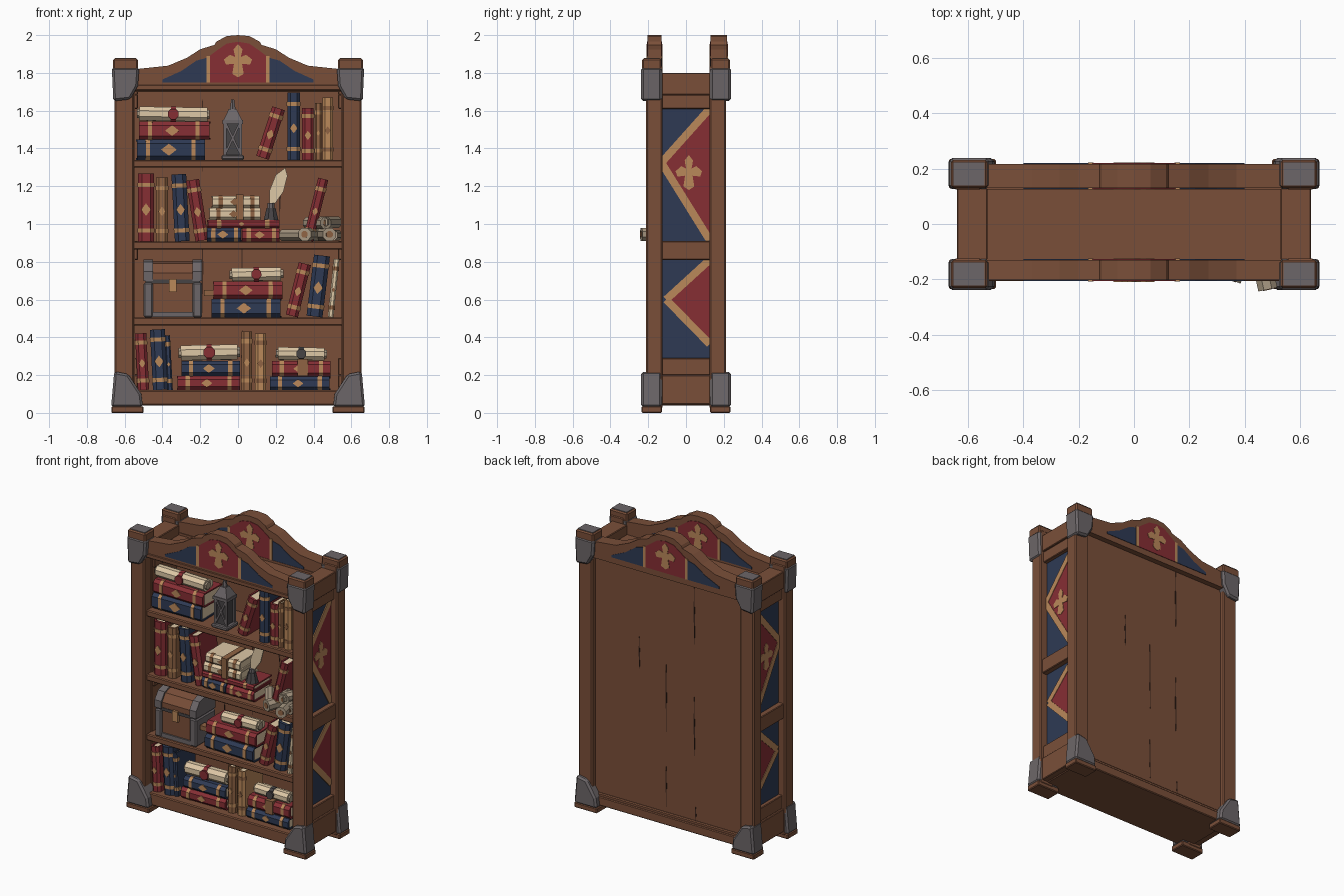
import bpy, bmesh, math, random
from mathutils import Matrix

if "Cube" in bpy.data.objects:
    bpy.data.objects.remove(bpy.data.objects["Cube"])

random.seed(4)

# ---- colours ----
def material(name, *rgb):
    m = bpy.data.materials.new(name)
    m.diffuse_color = [((c / 255 + .055) / 1.055) ** 2.4 for c in rgb] + [1]
    m.use_nodes = True
    m.node_tree.nodes["Principled BSDF"].inputs["Base Color"].default_value = m.diffuse_color
    return m

WOOD = material("brown wood", 122, 79, 57)
DARK = material("dark wood", 62, 40, 32)
GOLD = material("tan gold", 186, 136, 90)
RED = material("deep red", 134, 46, 52)
NAVY = material("navy blue", 46, 58, 84)
METAL = material("grey metal", 108, 102, 104)
CREAM = material("cream paper", 222, 200, 166)
PARCH = material("grey parchment", 168, 152, 130)
LEATHER = material("light leather", 144, 100, 68)
IRON = material("dark iron", 70, 67, 69)
AXES = {'X': lambda u, v, w: (w, u, v), 'Y': lambda u, v, w: (u, w, v), 'Z': lambda u, v, w: (u, v, w)}

# ---- shape helpers ----
def prism(name, pts, axis, lo, hi, mat, M=Matrix(), taper=1, bevel=0):
    """Extrude a 2D outline along an axis, optionally tapering the far end."""
    cu, cv = (sum(p[i] for p in pts) / len(pts) for i in (0, 1))
    place, n = AXES[axis], len(pts)
    bm = bmesh.new()
    a = [bm.verts.new(place(u, v, lo)) for u, v in pts]
    b = [bm.verts.new(place(cu + (u - cu) * taper, cv + (v - cv) * taper, hi)) for u, v in pts]
    bm.faces.new(a)
    bm.faces.new(b[::-1])
    for i in range(n):
        bm.faces.new((a[i], b[i], b[(i + 1) % n], a[(i + 1) % n]))
    bm.transform(M)
    bmesh.ops.recalc_face_normals(bm, faces=bm.faces)
    me = bpy.data.meshes.new(name)
    bm.to_mesh(me)
    bm.free()
    me.materials.append(mat)
    ob = bpy.data.objects.new(name, me)
    bpy.context.collection.objects.link(ob)
    if bevel:
        mod = ob.modifiers.new("worn edges", 'BEVEL')
        mod.width, mod.segments = bevel, 1
    return ob

def box(name, x0, x1, y0, y1, z0, z1, mat, M=Matrix(), bevel=0):
    return prism(name, [(x0, y0), (x1, y0), (x1, y1), (x0, y1)], 'Z', z0, z1, mat, M, 1, bevel)

def disc(u, v, r, n=8):
    return [(u + r * math.cos(math.tau * (i + .5) / n), v + r * math.sin(math.tau * (i + .5) / n)) for i in range(n)]

def both(half):
    return half + [(-x, z) for x, z in reversed(half) if x > 0]

def strip(p, q, w):
    dx, dz = q[0] - p[0], q[1] - p[1]
    k = w / 2 / math.hypot(dx, dz)
    return [(p[0] - dz * k, p[1] + dx * k), (q[0] - dz * k, q[1] + dx * k),
            (q[0] + dz * k, q[1] - dx * k), (p[0] + dz * k, p[1] - dx * k)]

def flower(u, v, sx, sz):
    half = [(0, 1), (.28, .7), (.18, .25), (.5, .38), (.88, .1), (.75, -.2), (.25, -.15), (.36, -.75), (0, -.95)]
    return [(u + x * sx, v + z * sz) for x, z in both(half)]

# ---- frame: posts, metal corners, feet ----
for sx in (-1, 1):
    for sy in (-1, 1):
        box("post", sx * .55, sx * .653, sy * .125, sy * .213, .02, 1.84, WOOD, bevel=.008)
        box("post_tip", sx * .53, sx * .662, sy * .13, sy * .232, 1.81, 1.875, WOOD, bevel=.008)
        box("post_tip_plate", sx * .54, sx * .652, sy * .14, sy * .222, 1.873, 1.879, METAL)
        box("foot", sx * .5, sx * .67, sy * .128, sy * .235, 0, .035, WOOD, bevel=.005)
        cap = [(.668, 1.83), (.523, 1.83), (.53, 1.73), (.57, 1.66), (.66, 1.65)]
        base = [(.672, .03), (.503, .03), (.512, .1), (.58, .205), (.655, .22)]
        for name, shape in (("metal_corner_top", cap), ("metal_corner_bottom", base)):
            prism(name, [(sx * x, z) for x, z in shape], 'Y', sy * .127, sy * .238, METAL, bevel=.012)

# ---- frame: sides with cloth panels ----
for s in (-1, 1):
    box("side_wall", s * .545, s * .6, -.14, .14, .05, 1.75, WOOD)
    for z0, z1 in ((.045, .2), (.2, .29), (.81, .91), (1.61, 1.685), (1.685, 1.8)):
        box("side_rail", s * .53, s * (.64 if z1 - z0 > .095 else .63), -.13, .13, z0, z1, WOOD, bevel=.004)
    for z0, z1, tip, top, low in ((.91, 1.61, (-.13, 1.325), 1.61, .915), (.29, .81, (-.105, .6), .81, .365)):
        prism("side_cloth", [(-.13, z0), (.125, z0), (.125, z1), (-.13, z1)], 'X', s * .598, s * .604, NAVY)
        prism("side_diamond", [tip, (.125, top), (.125, low)], 'X', s * .6, s * .607, RED)
        for z in (top, low):
            prism("side_stripe", strip(tip, (.125, z), .04), 'X', s * .602, s * .61, GOLD)
    prism("side_flower", flower(.015, 1.27, .08, .095), 'X', s * .602, s * .61, GOLD)

# ---- frame: shelves, back and top ----
box("bottom_board", -.6, .6, -.195, .19, .04, .12, WOOD, bevel=.006)
for z in (.505, .907, 1.34):
    box("shelf", -.56, .56, -.185, .14, z - .042, z, WOOD, bevel=.006)
box("back_panel", -.56, .56, .125, .18, .06, 1.75, WOOD)
box("back_bottom_rail", -.56, .56, .15, .198, .04, .1, WOOD, bevel=.005)
box("top_board", -.56, .56, -.18, .18, 1.7, 1.735, WOOD)
box("front_top_rail", -.56, .56, -.207, -.15, 1.705, 1.738, WOOD, bevel=.006)
for x, z0, z1 in ((-.19, 1.25, 1.71), (.02, .65, 1.15), (.02, .15, .45), (-.19, .5, .95), (-.2, .1, .22), (.22, 1.0, 1.25)):
    crack = [(x, z0), (x + .007, z0 * .4 + z1 * .6), (x + .002, z1), (x - .003, (z0 + z1) / 2)]
    prism("back_crack", crack, 'Y', .17, .1815, DARK)
    prism("inner_crack", crack, 'Y', .1235, .13, DARK)

# ---- arched crests, front and back, painted on both faces ----
arch = both([(0, 2), (.06, 1.995), (.115, 1.965), (.125, 1.948), (.2, 1.925), (.27, 1.88),
             (.37, 1.838), (.54, 1.82), (.54, 1.71)])
shield = both([(0, 1.965), (.06, 1.955), (.11, 1.92), (.15, 1.89), (.15, 1.75)])
for y0, y1 in ((-.203, -.13), (.13, .217)):
    prism("crest", arch, 'Y', y0, y1, WOOD)
    for y, d in ((y0, -1), (y1, 1)):
        prism("crest_red", shield, 'Y', y, y + d * .003, RED)
        prism("crest_flower", flower(0, 1.862, .085, .09), 'Y', y, y + d * .006, GOLD)
        for s in (-1, 1):
            prism("crest_blue", [(s * x, z) for x, z in ((.165, 1.75), (.165, 1.88), (.22, 1.865), (.3, 1.81), (.4, 1.765), (.4, 1.75))],
                  'Y', y, y + d * .003, NAVY)
            prism("crest_stripe", strip((s * .157, 1.75), (s * .157, 1.89), .02), 'Y', y, y + d * .005, GOLD)

# ---- books: hollow cover, page block, spine bands and emblem ----
def book(x, z, t, h, mat, tilt=0, front=-.155, depth=.2, trim=GOLD):
    if tilt == 90:      # lying flat: x is the left end, z the underside
        M = Matrix.Translation((x, front, z + t / 2)) @ Matrix.Rotation(math.radians(random.uniform(-2, 2)), 4, 'Z')
    else:               # standing: x is the middle of the foot
        M = Matrix.Translation((x, front, z + t / 2 * abs(math.sin(math.radians(tilt)))))
    M = M @ Matrix.Rotation(math.radians(tilt), 4, 'Y')
    c, k, a = min(t * .25, .02), .009, t / 2
    prism("book_cover", [(-a, depth), (-a, c), (c - a, 0), (a - c, 0), (a, c), (a, depth),
                         (a - k, depth), (a - k, c), (k - a, c), (k - a, depth)], 'Z', 0, h, mat, M)
    box("book_pages", k - a, a - k, c, depth - .01, .008, h - .008, CREAM, M)
    b = a + .003
    for f in (.13, .8):
        prism("book_band", [(-b, .03), (-b, c), (c - a, -.003), (a - c, -.003), (b, c), (b, .03)],
              'Z', h * f, h * f + .022, trim, M)
    r = t * .3
    prism("book_emblem", [(-r, h * .47), (0, h * .47 - r * 1.3), (r, h * .47), (0, h * .47 + r * 1.3)], 'Y', -.004, .005, trim, M)

STANDING = [  # x, shelf, thickness, height, colour, lean
    (.13, 1.34, .07, .275, RED, 18), (.295, 1.34, .068, .355, NAVY, 0), (.37, 1.34, .062, .275, RED, 0),
    (.425, 1.34, .035, .3, LEATHER, 0), (.475, 1.34, .055, .33, GOLD, 0),
    (-.487, .907, .085, .36, RED, 0), (-.402, .907, .064, .34, LEATHER, 0), (-.295, .907, .078, .355, NAVY, -3),
    (-.19, .907, .07, .325, RED, -9), (.37, .907, .055, .335, RED, 14),
    (.285, .505, .066, .285, RED, 14), (.405, .505, .085, .325, NAVY, 7), (.49, .505, .03, .31, CREAM, 6),
    (-.5, .12, .06, .3, RED, -3), (-.41, .12, .08, .32, NAVY, -3), (-.36, .12, .03, .29, NAVY, -3),
    (.047, .12, .056, .31, LEATHER, 0), (.12, .12, .058, .3, GOLD, 0)]
for x, z, t, h, m, lean in STANDING:
    book(x, z, t, h, m, lean, front=random.uniform(-.165, -.145), trim=LEATHER if m in (GOLD, CREAM) else GOLD)
FLAT = [  # left end, underside, thickness, length, colour
    (-.535, 1.34, .107, .36, NAVY), (-.525, 1.447, .095, .375, RED),
    (-.165, .907, .075, .18, NAVY), (.02, .907, .07, .2, RED), (-.16, .98, .04, .38, RED),
    (-.15, 1.02, .064, .27, CREAM), (-.135, 1.085, .064, .25, CREAM),
    (-.14, .505, .098, .365, NAVY), (-.13, .603, .092, .365, RED),
    (-.32, .12, .075, .33, RED), (-.3, .195, .08, .31, NAVY), (.17, .12, .072, .315, NAVY), (.18, .192, .083, .31, RED)]
for x, z, t, l, m in FLAT:
    book(x, z, t, l, m, 90, trim=LEATHER if m is CREAM else GOLD)
box("book_strap", -.01, .03, -.163, .04, 1.02, 1.156, LEATHER)
box("book_clasp", -.18, -.12, -.15, -.1, .62, .65, LEATHER)

# ---- scrolls lying on the stacks ----
def scroll(x0, x1, z0, r, turn, band):
    M = Matrix.Translation(((x0 + x1) / 2, -.1, z0 + r)) @ Matrix.Rotation(math.radians(turn), 4, 'Y')
    h = (x1 - x0) / 2
    prism("scroll", disc(0, 0, r), 'X', .012 - h, h - .012, CREAM, M)
    prism("scroll_core", disc(0, 0, r * .65), 'X', -h, h, PARCH, M)
    prism("scroll_flap", disc(.05, -r * .3, r * .7), 'X', .02 - h, h - .02, CREAM, M)
    prism("scroll_ribbon", disc(0, 0, r + .004), 'X', -.014, .014, band, M)
    prism("scroll_seal", disc(0, 0, r * .75), 'Y', -r - .008, -r + .005, band, M)

scroll(-.535, -.15, 1.542, .04, 1, RED)
scroll(-.045, .24, .697, .037, -1, RED)
scroll(-.315, .01, .277, .043, -1, RED)
scroll(.2, .47, .277, .036, 1, IRON)
box("scroll_strap", .315, .37, -.162, .03, .195, .285, LEATHER)

# ---- loose pile of scrolls ----
for x, z, r, turn, y0, y1 in ((.31, .94, .033, 35, -.1, .12), (.39, .945, .038, -20, -.11, .1), (.455, .945, .038, 12, -.14, .1),
                              (.51, .94, .03, -8, -.07, .1), (.42, 1.005, .034, 30, -.09, .1), (.48, 1.01, .033, -25, -.08, .1)):
    M = Matrix.Translation((x, -.1, z)) @ Matrix.Rotation(math.radians(turn), 4, 'Z')
    prism("pile_scroll", disc(0, 0, r), 'Y', y0, y1, PARCH, M)
    prism("pile_scroll_hole", disc(0, 0, r * .5), 'Y', y0 - .002, y0 + .01, LEATHER, M)

# ---- lantern ----
L = Matrix.Translation((-.028, -.1, 1.34))
box("lantern_base", -.06, .06, -.06, .06, 0, .025, METAL, L, .006)
box("lantern_glass", -.036, .036, -.036, .036, .02, .2, IRON, L)
for sx in (-1, 1):
    for sy in (-1, 1):
        box("lantern_post", sx * .034, sx * .048, sy * .034, sy * .048, .02, .2, METAL, L)
    prism("lantern_brace", strip((-.036 * sx, .04), (.036 * sx, .19), .012), 'Y', -.044, -.034, METAL, L)
box("lantern_rim", -.054, .054, -.054, .054, .19, .21, METAL, L)
prism("lantern_roof", disc(0, 0, .07, 4), 'Z', .21, .27, METAL, L, .4)
prism("lantern_ring", disc(0, 0, .018, 6), 'Z', .265, .32, METAL, L, .5)

# ---- inkwell with feather ----
prism("inkwell", disc(.175, -.1, .042), 'Z', 1.02, 1.085, IRON, taper=.6)
prism("inkwell_neck", disc(.175, -.1, .02), 'Z', 1.08, 1.11, METAL)
prism("feather", [(.165, 1.09), (.168, 1.18), (.2, 1.26), (.25, 1.297), (.262, 1.255), (.24, 1.17), (.19, 1.1)], 'Y', -.104, -.096, CREAM)

# ---- treasure chest ----
lid = [(-.165, .69), (-.165, .74), (-.13, .79), (-.08, .805), (-.02, .79), (.03, .74), (.03, .69)]
box("chest_body", -.485, -.205, -.16, .025, .51, .69, WOOD)
prism("chest_lid", lid, 'X', -.485, -.205, WOOD)
box("chest_rim", -.49, -.2, -.168, .03, .685, .705, IRON)
for x0, x1 in ((-.5, -.45), (-.24, -.19)):
    prism("chest_lid_band", [(y * 1.06, z + .008) for y, z in lid], 'X', x0, x1, METAL)
    box("chest_corner", x0, x1, -.175, .035, .505, .69, METAL, bevel=.008)
box("chest_lower_band", -.46, -.23, -.17, .03, .507, .535, METAL)
box("chest_lock", -.365, -.325, -.18, -.16, .64, .71, GOLD)
